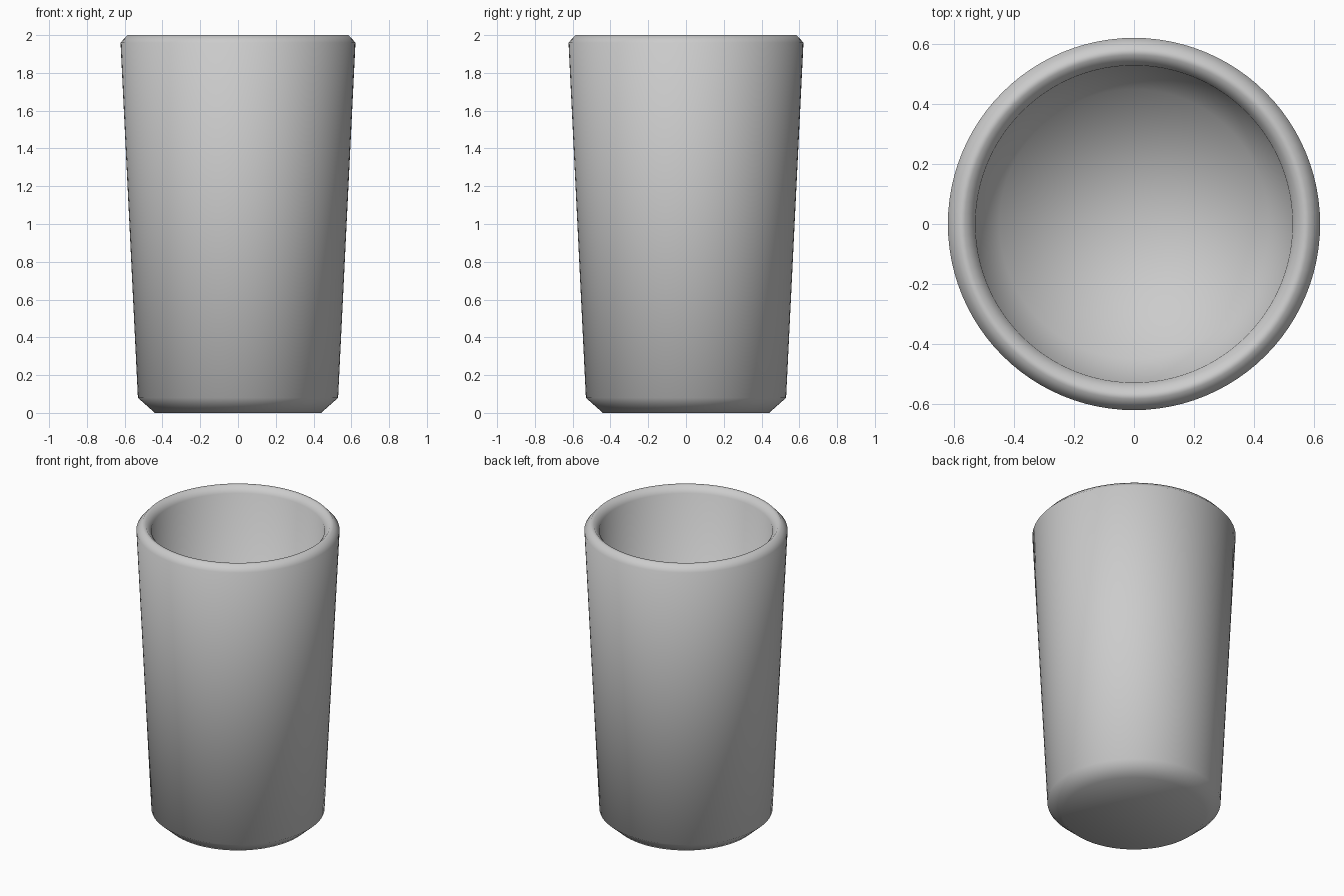
import bpy, bmesh, math

if "Cube" in bpy.data.objects:
    bpy.data.objects.remove(bpy.data.objects["Cube"])

SEGMENTS = 96

# Cup half-profile (radius, height): underside, outer wall, rim, inner wall, floor
profile = [(0, 0), (0.44, 0), (0.53, 0.08), (0.622, 1.96), (0.585, 2.0),
           (0.565, 2.0), (0.53, 1.96), (0.45, 0.12), (0, 0.12)]

# Spin the profile into a closed tumbler
bm = bmesh.new()
verts = [bm.verts.new((r, 0, z)) for r, z in profile]
edges = [bm.edges.new(pair) for pair in zip(verts, verts[1:])]
bmesh.ops.spin(bm, geom=verts + edges, cent=(0, 0, 0), axis=(0, 0, 1),
               angle=math.tau, steps=SEGMENTS, use_merge=False)
bmesh.ops.remove_doubles(bm, verts=bm.verts, dist=0.0005)
bmesh.ops.recalc_face_normals(bm, faces=bm.faces)
for face in bm.faces:
    face.smooth = True

mesh = bpy.data.meshes.new("cup")
bm.to_mesh(mesh)
bm.free()
cup = bpy.data.objects.new("cup", mesh)
bpy.context.collection.objects.link(cup)
